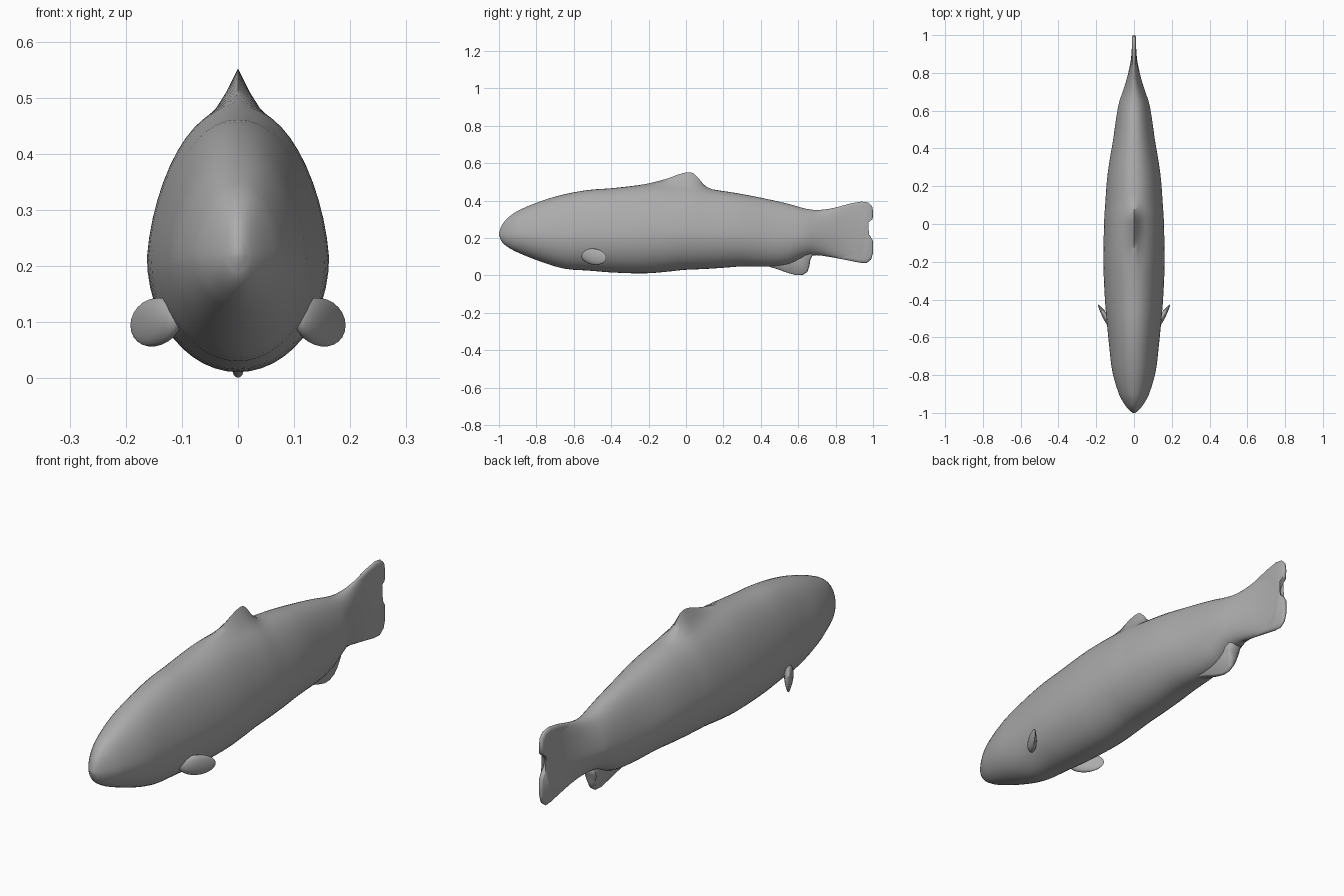
import bpy, bmesh, math
from mathutils import Vector

if "Cube" in bpy.data.objects:
    bpy.data.objects.remove(bpy.data.objects["Cube"])

# Mid grey used on the whole model
grey = bpy.data.materials.new("grey")
grey.diffuse_color = (.41, .41, .41, 1)
grey.use_nodes = True
grey.node_tree.nodes["Principled BSDF"].inputs["Base Color"].default_value = grey.diffuse_color


def finish(name, bm, angle=60):
    bmesh.ops.recalc_face_normals(bm, faces=bm.faces)
    mesh = bpy.data.meshes.new(name)
    bm.to_mesh(mesh)
    bm.free()
    mesh.materials.append(grey)
    ob = bpy.data.objects.new(name, mesh)
    bpy.context.collection.objects.link(ob)
    bpy.ops.object.select_all(action='DESELECT')
    ob.select_set(True)
    bpy.context.view_layer.objects.active = ob
    bpy.ops.object.shade_smooth_by_angle(angle=math.radians(angle))
    return ob


def refine(rows, steps):
    """Smoothly interpolate rows whose first entry is the position."""
    def slope(i, k):
        a, b = rows[max(i - 1, 0)], rows[min(i + 1, len(rows) - 1)]
        return (b[k] - a[k]) / (b[0] - a[0])
    out = []
    for i in range(len(rows) - 1):
        p, q = rows[i], rows[i + 1]
        h = q[0] - p[0]
        for s in range(steps):
            t = s / steps
            row = [p[0] + h * t]
            for k in range(1, len(p)):
                row.append((2*t**3 - 3*t**2 + 1) * p[k] + (t**3 - 2*t**2 + t) * h * slope(i, k)
                           + (3*t**2 - 2*t**3) * q[k] + (t**3 - t**2) * h * slope(i + 1, k))
            out.append(row)
    out.append(list(rows[-1]))
    return out


def plate(name, outline, half, thin_to=None):
    """Thin upright fin with a rounded rim; thin_to = height where it gets thinnest."""
    bm = bmesh.new()
    c = sum((Vector(p) for p in outline), Vector((0, 0))) / len(outline)
    rings = []
    for x, s in ((-1, .90), (-.75, .965), (-.25, 1), (.25, 1), (.75, .965), (1, .90)):
        ring = []
        for y, z in outline:
            z2 = c.y + (z - c.y) * s
            k = 1 if thin_to is None else min(1, .2 + (z2 - thin_to) / .1)
            ring.append(bm.verts.new((x * half * k, c.x + (y - c.x) * s, z2)))
        rings.append(ring)
    n = len(outline)
    for a, b in zip(rings, rings[1:]):
        for i in range(n):
            bm.faces.new((a[i], a[(i+1) % n], b[(i+1) % n], b[i]))
    caps = [bm.faces.new(rings[0]), bm.faces.new(rings[-1])]
    bmesh.ops.triangulate(bm, faces=caps)
    return finish(name, bm, 80)


# Body stations: y, bottom, top, half width, dorsal crest height
stations = [
    (-1.0, .215, .228, .006, 0), (-.985, .18, .268, .026, 0), (-.95, .15, .31, .053, 0),
    (-.90, .123, .345, .08, 0), (-.78, .075, .396, .115, 0), (-.65, .036, .434, .131, 0),
    (-.52, .026, .457, .144, 0), (-.40, .016, .466, .154, 0), (-.22, .011, .483, .162, .005),
    (-.10, .020, .482, .161, .036), (-.02, .029, .478, .159, .068), (.04, .032, .474, .157, .072),
    (.11, .035, .463, .152, .01), (.20, .041, .451, .146, 0), (.30, .048, .435, .135, 0),
    (.45, .047, .405, .11, 0), (.55, .06, .382, .096, 0), (.64, .10, .357, .08, 0),
    (.70, .108, .35, .06, 0), (.77, .10, .357, .038, 0), (.86, .083, .377, .018, 0),
    (.94, .07, .39, .011, 0)]
SEG = 48
bm = bmesh.new()
rings = []
for y, lo, hi, w, crest in refine(stations, 3):
    mid = lo + (hi - lo) * .43
    ring = []
    for i in range(SEG):
        a = 2 * math.pi * i / SEG
        x, u = w * math.sin(a), math.cos(a)
        if u > 0:
            x *= 1 - .06 * math.sin(2 * abs(math.asin(u)))   # narrower back
        z = mid + u * ((hi - mid) if u > 0 else (mid - lo))
        if u > 0:
            z += max(crest, 0) * math.exp(-(abs(x) / .026) ** 1.4)
        ring.append(bm.verts.new((x, y, z)))
    rings.append(ring)
for a, b in zip(rings, rings[1:]):
    for i in range(SEG):
        bm.faces.new((a[i], a[(i+1) % SEG], b[(i+1) % SEG], b[i]))
bm.faces.new(rings[0])
bm.faces.new(rings[-1])
finish("body", bm)

# Forked tail fin
plate("tail_fin", [
    (.72, .347), (.80, .363), (.88, .385), (.94, .395), (.975, .39), (.995, .37),
    (1.0, .34), (.998, .302), (.98, .288), (.962, .268), (.957, .25), (.967, .228),
    (.985, .21), (1.0, .185), (1.0, .12), (.99, .085), (.965, .066), (.93, .068),
    (.86, .082), (.78, .097), (.72, .107)], .010)

# Fin under the rear belly, sharpening downwards
plate("anal_fin", [
    (.38, .07), (.44, .048), (.49, .033), (.54, .015), (.59, .001), (.625, .003), (.65, .02),
    (.66, .05), (.665, .085), (.68, .115), (.60, .17), (.48, .13)], .030, 0)

# Pair of small side fins, swept back and outwards
for side, label in ((-1, "left"), (1, "right")):
    bm = bmesh.new()
    bmesh.ops.create_uvsphere(bm, u_segments=24, v_segments=12, radius=1)
    along = Vector((.55 * side, .835, 0))
    across = Vector((.835 * side, -.55, 0))
    for v in bm.verts:
        p = v.co.copy()
        v.co = (Vector((.148 * side, -.492, .1)) + along * p.x * .079
                + across * p.y * (.017 - .009 * p.x)
                + Vector((0, 0, p.z * .043 - p.x * .006)))
    finish("side_fin_" + label, bm)
